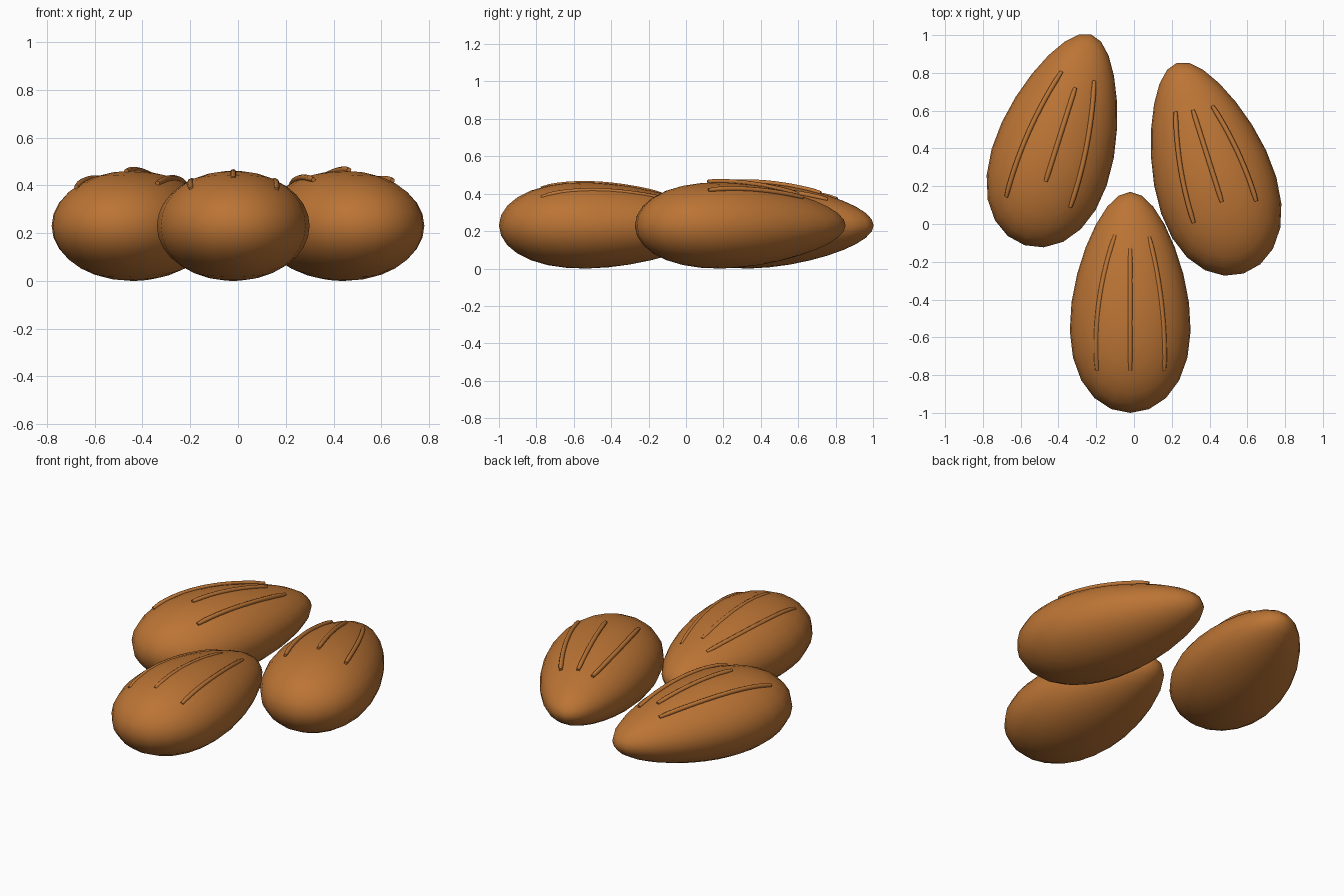
import bpy, bmesh, math
from mathutils import Matrix, Vector

if "Cube" in bpy.data.objects:
    bpy.data.objects.remove(bpy.data.objects["Cube"])

HALF_L, HALF_W, HALF_H, TAPER = 0.585, 0.311, 0.224, 0.25

brown = bpy.data.materials.new("almond brown")
brown.diffuse_color = (0.50, 0.175, 0.035, 1)
brown.use_nodes = True
brown.node_tree.nodes["Principled BSDF"].inputs["Base Color"].default_value = brown.diffuse_color


def top_z(x, y):
    """Height of the almond's upper surface in its own frame."""
    u = y / HALF_L
    t = 1 - TAPER * u
    return HALF_H * t * math.sqrt(max(0, 1 - u * u - (x / (HALF_W * t)) ** 2))


def almond(name, angle, box_centre, ridges, lift):
    # body: sphere stretched and tapered towards the tip (+y)
    bm = bmesh.new()
    bmesh.ops.create_uvsphere(bm, u_segments=24, v_segments=16, radius=1)
    rot = Matrix.Rotation(math.radians(angle), 4, 'Z')
    for v in bm.verts:
        t = 1 - TAPER * v.co.y
        v.co = rot @ Vector((v.co.x * HALF_W * t, v.co.y * HALF_L, v.co.z * HALF_H * t))
    lo = [min(v.co[i] for v in bm.verts) for i in range(3)]
    hi = [max(v.co[i] for v in bm.verts) for i in range(3)]
    move = Vector((box_centre[0] - (lo[0] + hi[0]) / 2,
                   box_centre[1] - (lo[1] + hi[1]) / 2, -lo[2]))
    bmesh.ops.translate(bm, verts=bm.verts, vec=move)
    for f in bm.faces:
        f.smooth = True
    me = bpy.data.meshes.new(name)
    bm.to_mesh(me)
    bm.free()
    me.materials.append(brown)
    bpy.context.collection.objects.link(bpy.data.objects.new(name, me))

    # raised skin ridges: thin tubes following the upper surface
    cu = bpy.data.curves.new(name + "_ridges", 'CURVE')
    cu.dimensions = '3D'
    cu.bevel_depth = 0.013
    cu.bevel_resolution = 2
    cu.use_fill_caps = True
    for x0, xm, x1, y0, y1 in ridges:
        n = 14
        sp = cu.splines.new('POLY')
        sp.points.add(n)
        for i in range(n + 1):
            s = i / n
            # quadratic through start, middle and end offsets
            x = x0 * (1 - s) * (1 - 2 * s) + 4 * xm * s * (1 - s) + x1 * s * (2 * s - 1)
            y = y0 + (y1 - y0) * s
            p = rot @ Vector((x, y, top_z(x, y) + lift)) + move
            sp.points[i].co = (*p, 1)
            sp.points[i].radius = 0.75 if i in (0, n) else 1
    cu.materials.append(brown)
    bpy.context.collection.objects.link(bpy.data.objects.new(name + "_ridges", cu))


almond("front_almond", 0, (-0.02, -0.415),
       [(-0.08, -0.165, -0.175, 0.355, -0.36), (0, 0, 0, 0.285, -0.36),
        (0.10, 0.165, 0.18, 0.345, -0.36)], -0.006)
almond("left_almond", -17.5, (-0.435, 0.44),
       [(-0.09, -0.16, -0.17, 0.35, -0.37), (0.005, 0.005, 0.005, 0.29, -0.23),
        (0.09, 0.155, 0.17, 0.355, -0.32)], 0.003)
almond("right_almond", 17.5, (0.435, 0.29),
       [(-0.085, -0.15, -0.17, 0.34, -0.25), (0.005, 0.005, 0.005, 0.32, -0.19),
        (0.11, 0.165, 0.18, 0.31, -0.24)], 0.005)
